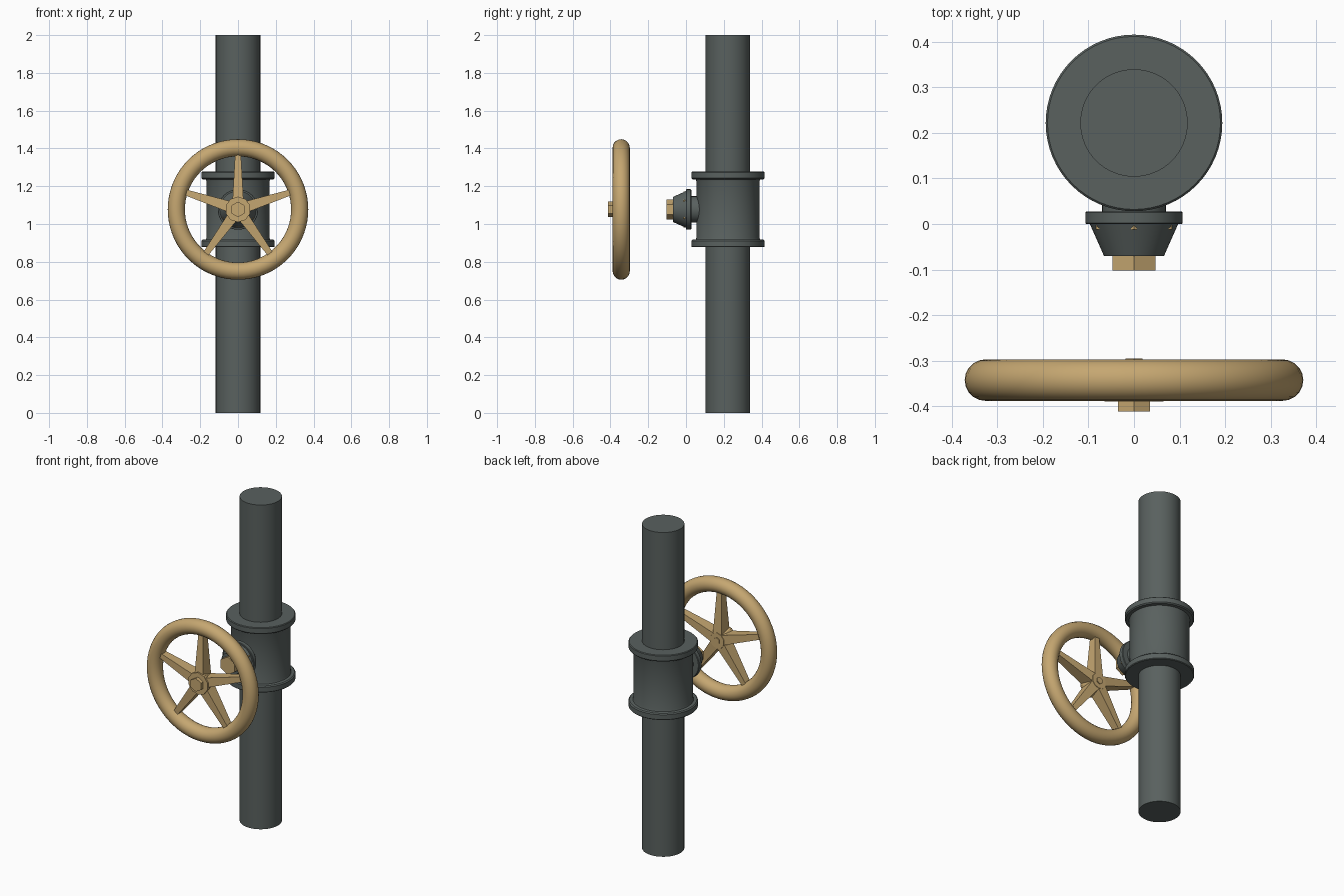
import bpy, bmesh, math
from mathutils import Vector

if "Cube" in bpy.data.objects:
    bpy.data.objects.remove(bpy.data.objects["Cube"])

PIPE_Y = 0.222   # pipe axis
CZ = 1.077       # height of valve axis


def material(name, rgb):
    m = bpy.data.materials.new(name)
    m.diffuse_color = (*rgb, 1)
    m.use_nodes = True
    m.node_tree.nodes["Principled BSDF"].inputs["Base Color"].default_value = m.diffuse_color
    return m


IRON = material("dark iron grey", (0.100, 0.119, 0.114))
BRASS = material("brass tan", (0.56, 0.385, 0.165))


def finish(name, bm, mat, smooth=True):
    bmesh.ops.recalc_face_normals(bm, faces=bm.faces)
    me = bpy.data.meshes.new(name)
    bm.to_mesh(me)
    bm.free()
    me.materials.append(mat)
    ob = bpy.data.objects.new(name, me)
    bpy.context.collection.objects.link(ob)
    if smooth:
        bpy.ops.object.select_all(action='DESELECT')
        ob.select_set(True)
        bpy.context.view_layer.objects.active = ob
        bpy.ops.object.shade_smooth_by_angle(angle=math.radians(32))
    return ob


def lathe(name, profile, mat, axis, centre, n=64, turn=0.0, closed=False, smooth=True):
    """Spin (radius, position along axis) points; ends are capped unless closed."""
    bm = bmesh.new()
    rings = []
    for r, t in profile:
        ring = []
        for i in range(n):
            a = turn + 2 * math.pi * i / n
            u, v = r * math.cos(a), r * math.sin(a)
            p = (u, v, t) if axis == 'Z' else (u, t, v)
            ring.append(bm.verts.new(Vector(p) + Vector(centre)))
        rings.append(ring)
    pairs = list(zip(rings, rings[1:]))
    if closed:
        pairs.append((rings[-1], rings[0]))
    else:
        bm.faces.new(rings[0])
        bm.faces.new(rings[-1])
    for a, b in pairs:
        for i in range(n):
            j = (i + 1) % n
            bm.faces.new((a[i], a[j], b[j], b[i]))
    return finish(name, bm, mat, smooth)


# Vertical pipe
lathe("pipe", [(0.118, 0), (0.118, 2)], IRON, 'Z', (0, PIPE_Y, 0))

# Valve body with a flange at each end (profile mirrored about the valve axis)
half = [(0.167, 0.150), (0.170, 0.158), (0.188, 0.160), (0.194, 0.166),
        (0.194, 0.196), (0.190, 0.200)]
body = [(r, -t) for r, t in reversed(half)] + half
lathe("valve_body", body, IRON, 'Z', (0, PIPE_Y, CZ))

# Bonnet: neck, flange and cone pointing to the front
lathe("bonnet", [(0.070, 0.10), (0.070, 0.028), (0.104, 0.028), (0.107, 0.025),
                 (0.107, 0.002), (0.105, 0.0), (0.097, 0.0), (0.066, -0.070)],
      IRON, 'Y', (0, 0, CZ), n=48)

# Hexagonal gland nut
lathe("gland_nut", [(0.054, -0.06), (0.054, -0.102)], BRASS, 'Y', (0, 0, CZ),
      n=6, turn=math.pi / 2, smooth=False)

# Six small bolts just breaking through the cone
for k in range(6):
    a = math.pi / 2 + k * math.pi / 3
    lathe(f"bonnet_bolt_{k + 1}", [(0.008, 0.005), (0.008, -0.012)], BRASS, 'Y',
          (0.088 * math.cos(a), 0, CZ + 0.088 * math.sin(a)), n=6, turn=a, smooth=False)

# Handwheel rim
rim = [(0.3265 + 0.0455 * math.cos(2 * math.pi * i / 20),
        -0.343 + 0.0455 * math.sin(2 * math.pi * i / 20)) for i in range(20)]
lathe("wheel_rim", rim, BRASS, 'Y', (0, 0, CZ), n=72, closed=True)

# Handwheel hub, front nut and rear stem end
lathe("wheel_hub", [(0.068, -0.390), (0.068, -0.372), (0.048, -0.302)], BRASS, 'Y',
      (0, 0, CZ), n=10, turn=math.pi / 2, smooth=False)
lathe("wheel_nut", [(0.041, -0.38), (0.041, -0.412)], BRASS, 'Y', (0, 0, CZ),
      n=6, turn=math.pi / 2, smooth=False)
lathe("stem_end", [(0.021, -0.32), (0.021, -0.296)], BRASS, 'Y', (0, 0, CZ),
      n=6, turn=math.pi / 2, smooth=False)

# Five spokes tapering in width and depth towards the rim
for k in range(5):
    a = math.pi / 2 + k * 2 * math.pi / 5
    out = Vector((math.cos(a), 0, math.sin(a)))
    side = Vector((-math.sin(a), 0, math.cos(a)))
    bm = bmesh.new()
    ends = []
    for r, w, y0, y1 in ((0.03, 0.030, -0.384, -0.304), (0.30, 0.015, -0.364, -0.322)):
        ends.append([bm.verts.new(out * r + side * s * w + Vector((0, y, CZ)))
                     for s, y in ((-1, y0), (1, y0), (1, y1), (-1, y1))])
    bm.faces.new(ends[0])
    bm.faces.new(ends[1])
    for i in range(4):
        j = (i + 1) % 4
        bm.faces.new((ends[0][i], ends[0][j], ends[1][j], ends[1][i]))
    finish(f"spoke_{k + 1}", bm, BRASS, smooth=False)
